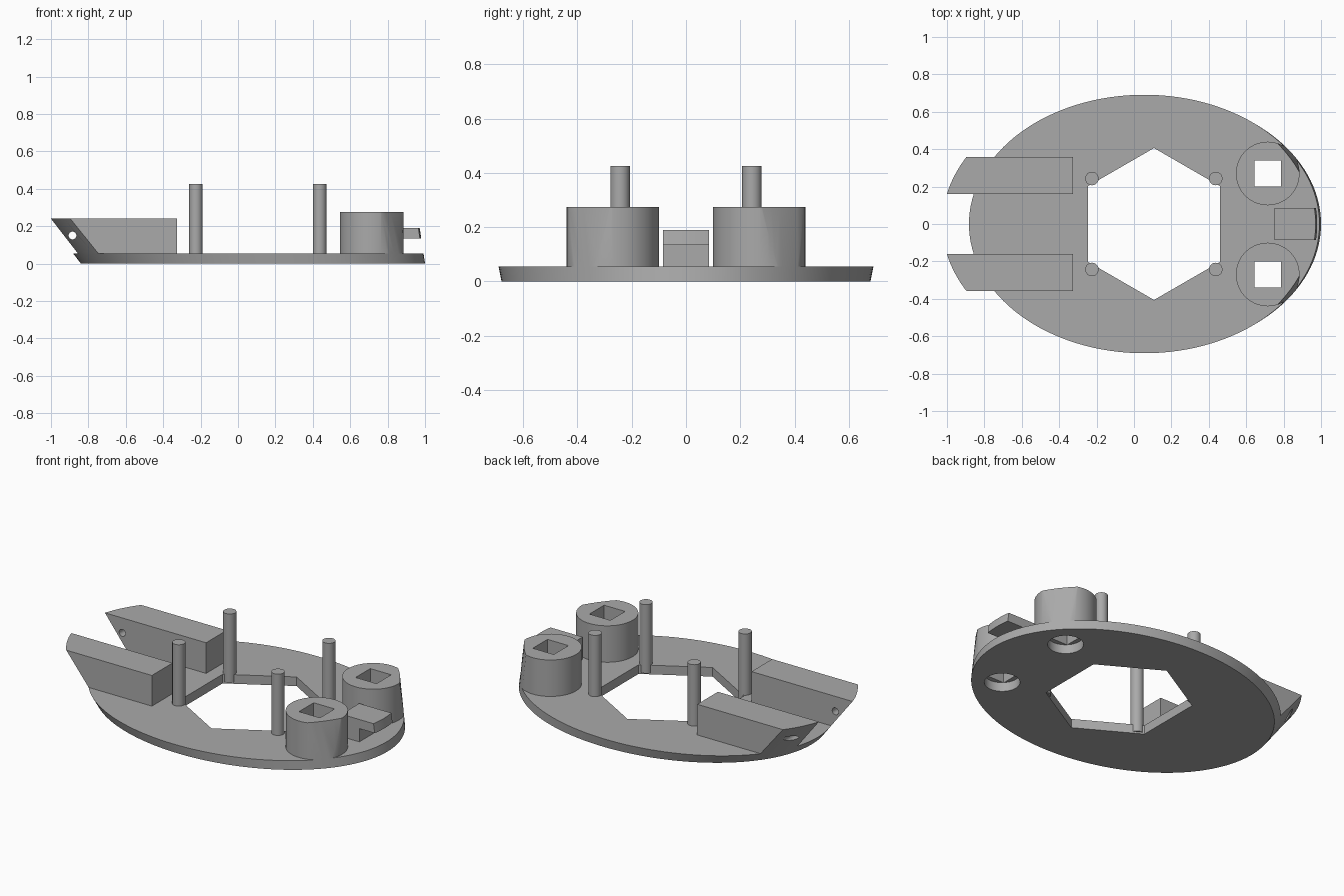
import bpy, bmesh, math
from mathutils import Matrix, Vector

if "Cube" in bpy.data.objects:
    bpy.data.objects.remove(bpy.data.objects["Cube"], do_unlink=True)

GREY = (0.4, 0.4, 0.4, 1)
mat = bpy.data.materials.new("plain grey")
mat.use_nodes = True
mat.diffuse_color = GREY
mat.node_tree.nodes["Principled BSDF"].inputs["Base Color"].default_value = GREY

PLATE_TOP = 0.055


def loft(name, rings):
    """Closed solid through a list of rings of points."""
    bm = bmesh.new()
    loops = [[bm.verts.new(p) for p in ring] for ring in rings]
    n = len(loops[0])
    for low, high in zip(loops, loops[1:]):
        for i in range(n):
            j = (i + 1) % n
            bm.faces.new((low[i], low[j], high[j], high[i]))
    bm.faces.new(loops[0][::-1])
    bm.faces.new(loops[-1])
    bmesh.ops.recalc_face_normals(bm, faces=bm.faces[:])
    mesh = bpy.data.meshes.new(name)
    bm.to_mesh(mesh)
    bm.free()
    mesh.materials.append(mat)
    obj = bpy.data.objects.new(name, mesh)
    bpy.context.collection.objects.link(obj)
    return obj


def prism(name, x, y, r, z0, z1, sides=48, turn=0.0):
    def ring(z):
        return [(x + r * math.cos(turn + math.tau * i / sides),
                 y + r * math.sin(turn + math.tau * i / sides), z) for i in range(sides)]
    return loft(name, [ring(z0), ring(z1)])


def box(name, x0, x1, y0, y1, z0, z1):
    def ring(z):
        return [(x0, y0, z), (x1, y0, z), (x1, y1, z), (x0, y1, z)]
    return loft(name, [ring(z0), ring(z1)])


def hull(name, z0, z1, sides=128):
    """Leaning, flaring oval that trims every outer part."""
    def ring(z):
        cx, a, b = 0.08 - 0.46 * z, 0.92 + 0.31 * z, 0.68 + 0.2 * z
        return [(cx + a * math.cos(math.tau * i / sides),
                 b * math.sin(math.tau * i / sides), z) for i in range(sides)]
    return loft(name, [ring(z0), ring(z1)])


def select(obj):
    bpy.ops.object.select_all(action='DESELECT')
    obj.select_set(True)
    bpy.context.view_layer.objects.active = obj


def boolean(obj, tool, operation):
    mod = obj.modifiers.new("cut", 'BOOLEAN')
    mod.operation, mod.object, mod.solver = operation, tool, 'EXACT'
    select(obj)
    bpy.ops.object.modifier_apply(modifier=mod.name)
    bpy.data.objects.remove(tool, do_unlink=True)


def trim(obj):
    boolean(obj, hull("trim_tool", -0.02, 0.5), 'INTERSECT')


def smooth(obj):
    select(obj)
    bpy.ops.object.shade_smooth_by_angle(angle=math.radians(30))


# Oval base plate with a hexagonal opening
plate = hull("base_plate", 0, PLATE_TOP)
boolean(plate, prism("tool", 0.107, 0, 0.406, -0.1, 0.2, 6, math.pi / 6), 'DIFFERENCE')

for side, word in ((1, "left"), (-1, "right")):
    # Round socket: wide bore in the plate, square hole above
    sx, sy = 0.715, 0.27 * side
    boolean(plate, prism("tool", sx, sy, 0.098, -0.1, 0.2), 'DIFFERENCE')
    socket = prism("socket_" + word, sx, sy, 0.17, PLATE_TOP, 0.275, 64)
    trim(socket)
    boolean(socket, box("tool", sx - 0.07, sx + 0.07, sy - 0.07, sy + 0.07, -0.1, 0.4),
            'DIFFERENCE')
    smooth(socket)

    # Long arm, trimmed flush to the leaning hull, with a cross hole
    y0, y1 = sorted((0.16 * side, 0.357 * side))
    arm = box("arm_" + word, -1.2, -0.325, y0, y1, PLATE_TOP, 0.24)
    trim(arm)
    pin_hole = prism("tool", 0, 0, 0.021, -0.3, 0.3, 24)
    pin_hole.data.transform(Matrix.Translation((-0.885, 0.26 * side, 0.15))
                            @ Matrix.Rotation(math.pi / 2, 4, 'X'))
    boolean(arm, pin_hole, 'DIFFERENCE')
    smooth(arm)

    # Upright posts at the corners of the opening
    for px, place in ((-0.225, "rear"), (0.437, "fore")):
        smooth(prism(f"post_{place}_{word}", px, 0.243 * side, 0.036, 0.01, 0.425, 32))

smooth(plate)

# Overhanging tab between the sockets
tab = box("tab", 0.75, 1.2, -0.085, 0.085, 0.135, 0.19)
trim(tab)
smooth(tab)
box("tab_support", 0.75, 0.87, -0.085, 0.085, PLATE_TOP, 0.135)
